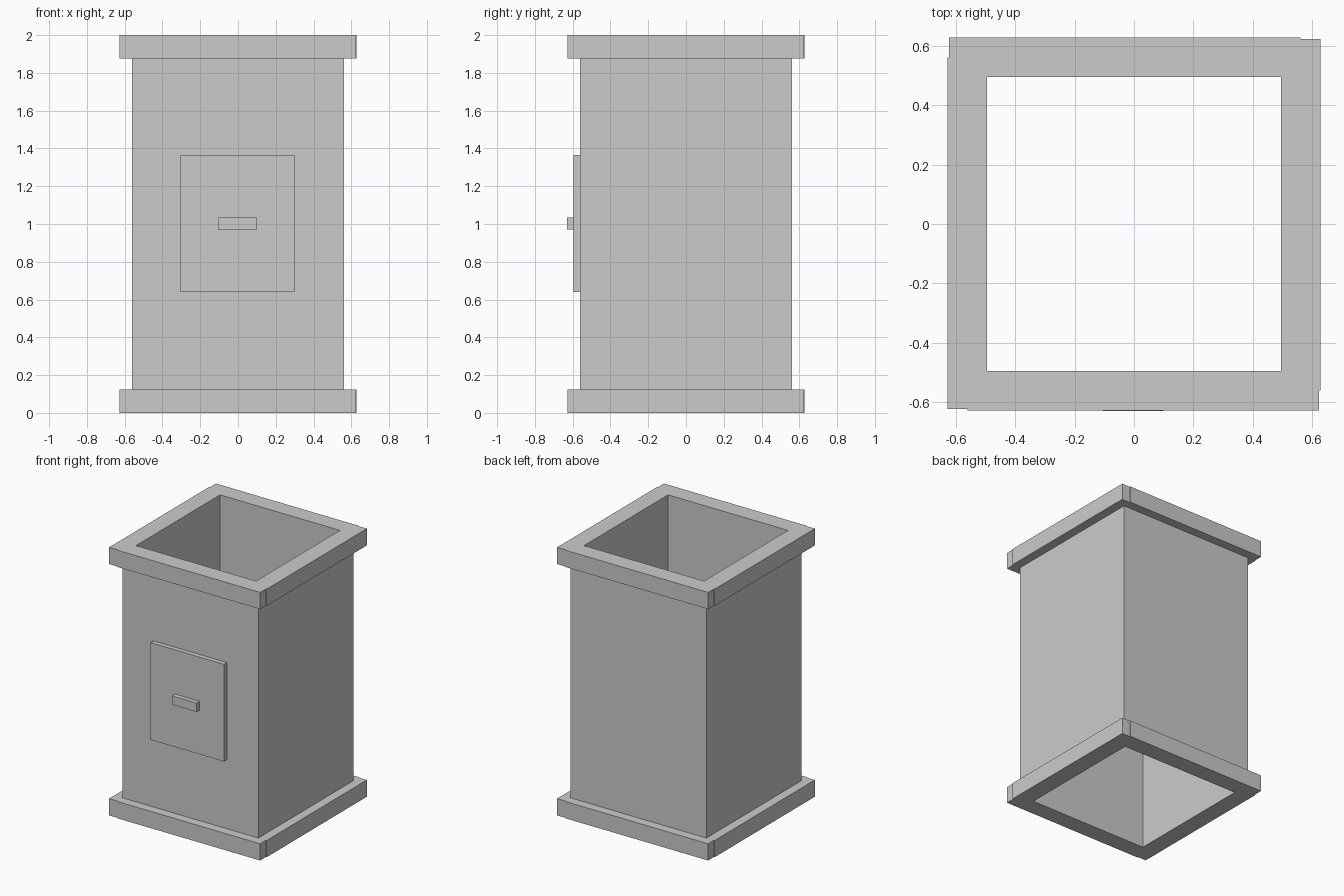
import bpy
from math import pi
from mathutils import Matrix, Vector

cube = bpy.data.objects.get("Cube")
if cube:
    bpy.data.objects.remove(cube)

grey = bpy.data.materials.new("plain_grey")
grey.use_nodes = True
colour = (0.6, 0.6, 0.6, 1)
grey.diffuse_color = colour
grey.node_tree.nodes["Principled BSDF"].inputs["Base Color"].default_value = colour


def board(name, low, high, turn=0):
    """Box between two corners, turned about the upright axis."""
    low, high = Vector(low), Vector(high)
    bpy.ops.mesh.primitive_cube_add(size=1)
    obj = bpy.context.object
    obj.name = name
    obj.data.materials.append(grey)
    place = Matrix.Translation((low + high) / 2) @ Matrix.Diagonal((high - low).to_4d())
    obj.data.transform(Matrix.Rotation(turn, 4, "Z") @ place)
    return obj


INNER, OUTER, TRIM, TRIM_END = 0.495, 0.56, 0.628, 0.622
TRIM_HEIGHT, HEIGHT = 0.125, 2.0

# Four walls and their trim strips, each butting against the next
for i, side in enumerate(("front", "left", "back", "right")):
    turn = i * pi / 2
    board(side + "_wall", (-INNER, -OUTER, 0), (OUTER, -INNER, HEIGHT), turn)
    for level, z in (("bottom", 0), ("top", HEIGHT - TRIM_HEIGHT)):
        board(f"{side}_{level}_trim", (-OUTER, -TRIM, z),
              (TRIM_END, -OUTER, z + TRIM_HEIGHT), turn)

# Door panel and its handle
board("door", (-0.305, -0.595, 0.64), (0.3, -OUTER, 1.365))
board("door_handle", (-0.105, -0.63, 0.97), (0.1, -0.595, 1.035))
